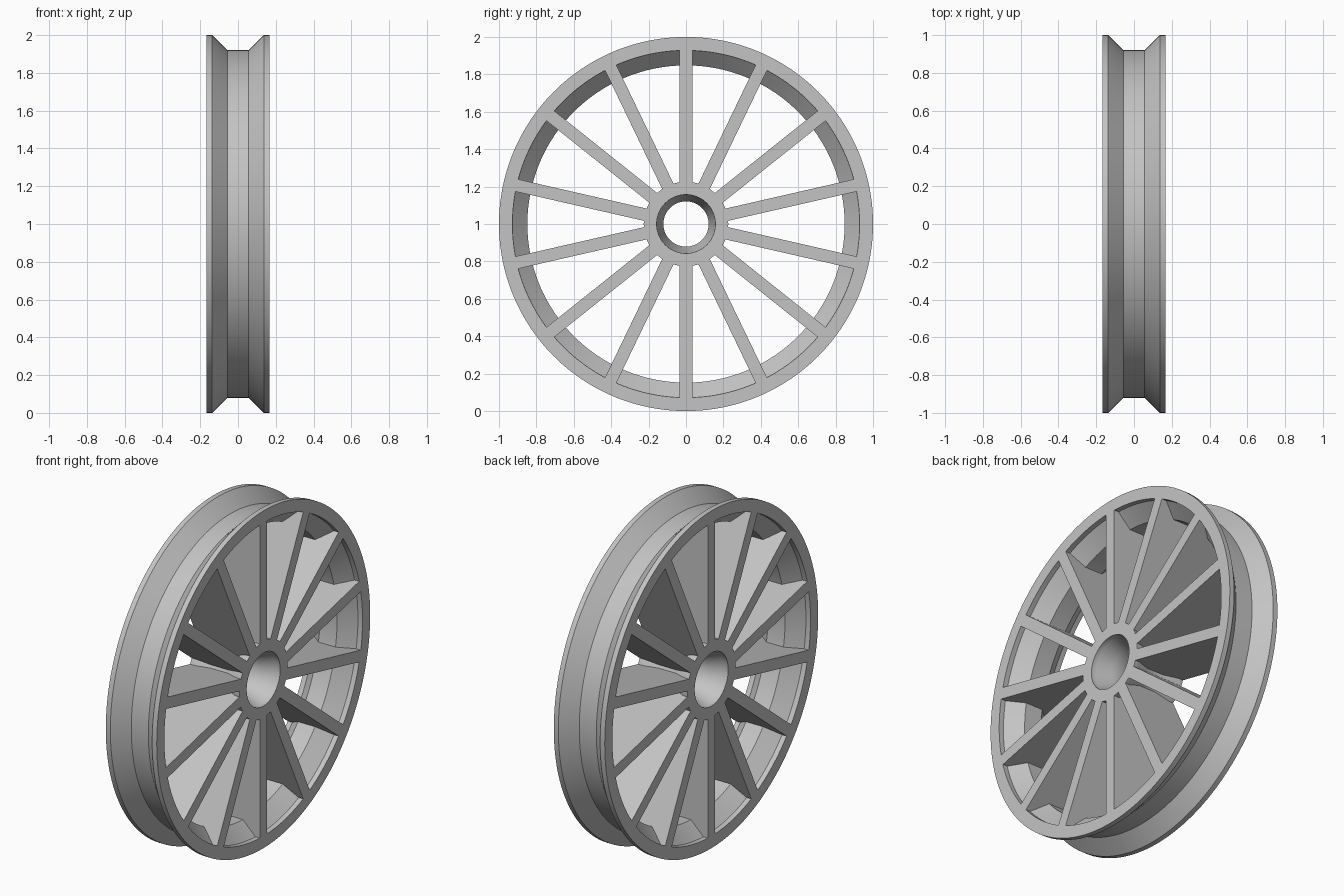
import bpy, bmesh, math
from mathutils import Matrix, Vector

if "Cube" in bpy.data.objects:
    bpy.data.objects.remove(bpy.data.objects["Cube"], do_unlink=True)

HALF, LIP, FLAT = 0.167, 0.137, 0.056   # half width, flange start, groove floor
SEGMENTS = 168
SPOKES = 14
SPOKE_WIDTH = 0.067
AXLE = Vector((0, 0, 1))                # wheel centre

grey = bpy.data.materials.new("grey metal")
grey.use_nodes = True
grey.diffuse_color = (0.55, 0.55, 0.55, 1)
grey.node_tree.nodes["Principled BSDF"].inputs["Base Color"].default_value = grey.diffuse_color


def channel(radius, drop):
    """Side profile of a V-shaped channel as (x, radius) pairs."""
    half = [(HALF, radius), (LIP, radius), (FLAT, radius - drop)]
    return [(-x, r) for x, r in half] + half[::-1]


def finish(bm, name):
    bmesh.ops.recalc_face_normals(bm, faces=bm.faces)
    mesh = bpy.data.meshes.new(name)
    bm.to_mesh(mesh)
    bm.free()
    obj = bpy.data.objects.new(name, mesh)
    obj.location = AXLE
    mesh.materials.append(grey)
    bpy.context.collection.objects.link(obj)
    bpy.ops.object.select_all(action='DESELECT')
    obj.select_set(True)
    bpy.context.view_layer.objects.active = obj
    bpy.ops.object.shade_smooth_by_angle(angle=math.radians(25))
    return obj


def ring(name, outer, inner, drop):
    """Revolve a closed channel section around the x axis."""
    section = channel(outer, drop) + channel(inner, drop)[::-1]
    bm = bmesh.new()
    loops = []
    for i in range(SEGMENTS):
        turn = Matrix.Rotation(math.tau * i / SEGMENTS, 3, 'X')
        loops.append([bm.verts.new(turn @ Vector((x, 0, r))) for x, r in section])
    n = len(section)
    for i in range(SEGMENTS):
        a, b = loops[i], loops[(i + 1) % SEGMENTS]
        for j in range(n):
            k = (j + 1) % n
            bm.faces.new((a[j], a[k], b[k], b[j]))
    return finish(bm, name)


# Grooved rim and matching hub
RIM_INNER, RIM_DROP = 0.928, 0.08
HUB_OUTER, HUB_DROP = 0.226, 0.036
ring("rim", 1.0, RIM_INNER, RIM_DROP)
ring("hub", HUB_OUTER, 0.157, HUB_DROP)

# Full-width spoke plates whose ends follow the rim and hub channels
outline = channel(RIM_INNER + 0.004, RIM_DROP) + channel(HUB_OUTER - 0.006, HUB_DROP)[::-1]
for s in range(SPOKES):
    bm = bmesh.new()
    face = bm.faces.new([bm.verts.new((x, -SPOKE_WIDTH / 2, r)) for x, r in outline])
    grown = bmesh.ops.extrude_face_region(bm, geom=[face], use_keep_orig=True)
    moved = [v for v in grown["geom"] if isinstance(v, bmesh.types.BMVert)]
    bmesh.ops.translate(bm, verts=moved, vec=(0, SPOKE_WIDTH, 0))
    bm.transform(Matrix.Rotation(math.tau * s / SPOKES, 4, 'X'))
    finish(bm, f"spoke_{s + 1}")
